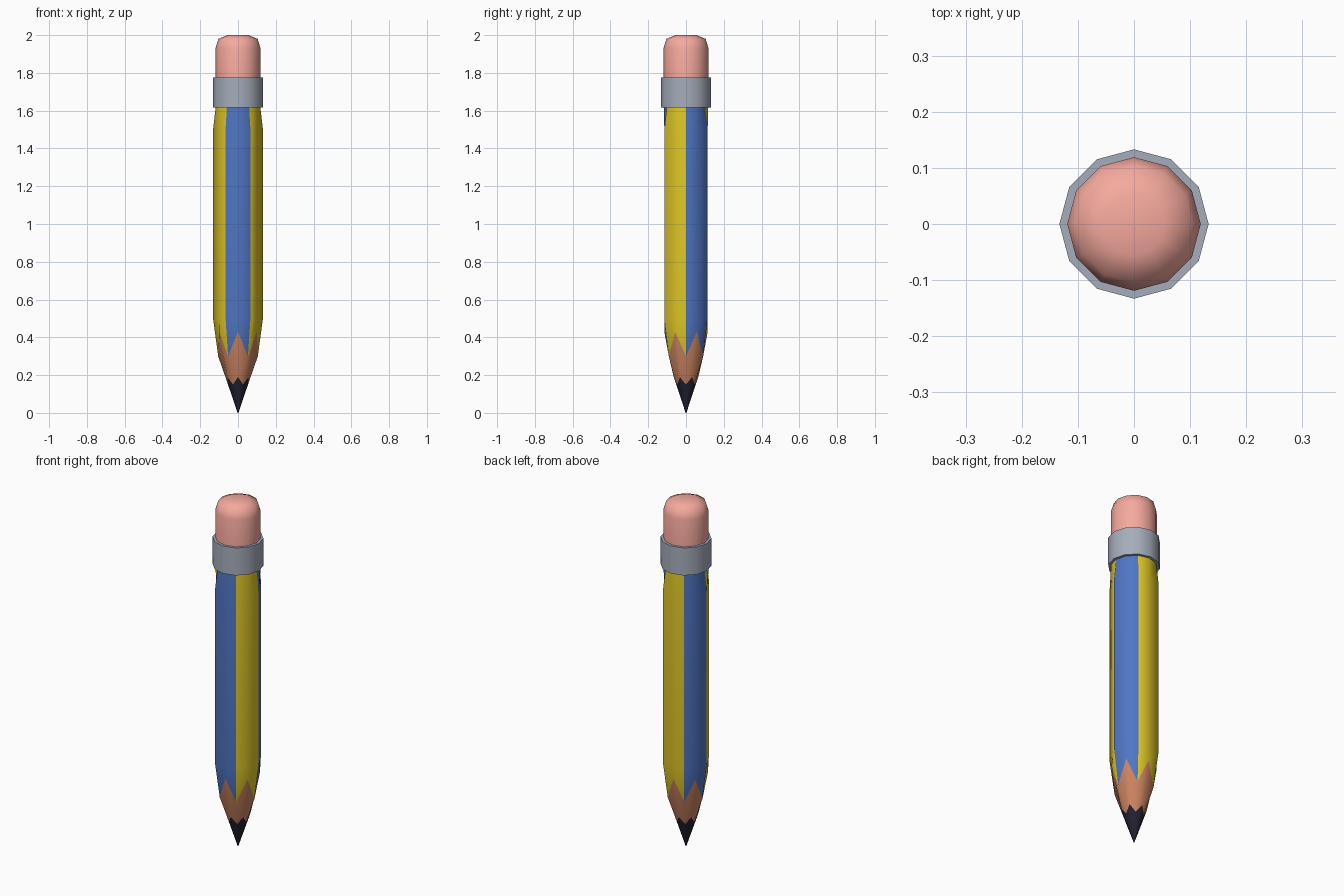
import bpy, bmesh
from math import cos, sin, radians

if "Cube" in bpy.data.objects:
    bpy.data.objects.remove(bpy.data.objects["Cube"])

SIDES = 12


def material(name, rgb):
    m = bpy.data.materials.new(name)
    m.diffuse_color = (*rgb, 1)
    m.use_nodes = True
    m.node_tree.nodes["Principled BSDF"].inputs["Base Color"].default_value = m.diffuse_color
    return m


BLUE = material("blue_paint", (0.08, 0.18, 0.55))
YELLOW = material("yellow_paint", (0.75, 0.58, 0.02))
WOOD = material("wood", (0.60, 0.23, 0.12))
LEAD = material("lead", (0.016, 0.015, 0.03))
PINK = material("eraser_pink", (0.92, 0.40, 0.34))
METAL = material("ferrule_grey", (0.38, 0.42, 0.50))


def lathe(name, even, odd, mats, pick=lambda row, side: 0):
    """Twelve-sided loft; even columns follow one (r, z) profile, odd columns another."""
    bm = bmesh.new()
    rings = []
    for pair in zip(even, odd):
        ring = []
        for k in range(SIDES):
            r, z = pair[k % 2]
            a = radians(30 * k)
            ring.append(bm.verts.new((r * cos(a), r * sin(a), z)))
        rings.append(ring)
    for i in range(len(rings) - 1):
        for k in range(SIDES):
            n = (k + 1) % SIDES
            f = bm.faces.new((rings[i][k], rings[i][n], rings[i + 1][n], rings[i + 1][k]))
            f.material_index = pick(i, k)
    for ring in (rings[0], rings[-1]):
        f = bm.faces.new(ring)
        f.material_index = pick(0 if ring is rings[0] else len(rings) - 2, 0)
    bmesh.ops.remove_doubles(bm, verts=bm.verts, dist=0.0002)
    bmesh.ops.recalc_face_normals(bm, faces=bm.faces)
    me = bpy.data.meshes.new(name)
    bm.to_mesh(me)
    bm.free()
    ob = bpy.data.objects.new(name, me)
    bpy.context.collection.objects.link(ob)
    for m in mats:
        me.materials.append(m)
    bpy.ops.object.select_all(action='DESELECT')
    ob.select_set(True)
    bpy.context.view_layer.objects.active = ob
    bpy.ops.object.shade_smooth_by_angle(angle=radians(65))
    return ob


# Hexagonal shaft: corner and face-centre profiles give the zigzag sharpened edges
corner = [(0.002, 0), (0.053, 0.15), (0.105, 0.30), (0.132, 0.50), (0.132, 1.50), (0.118, 1.62)]
middle = [(0.002, 0), (0.065, 0.19), (0.115, 0.43), (0.1145, 0.50), (0.1145, 1.50), (0.118, 1.62)]
lathe("pencil_shaft", corner, middle, [LEAD, WOOD, BLUE, YELLOW],
      lambda row, side: row if row < 2 else 2 + (side // 2) % 2)

# Metal band
band = [(0.133, 1.617), (0.133, 1.775)]
lathe("ferrule", band, band, [METAL])

# Rounded eraser
rubber = [(0.119, 1.74), (0.119, 1.93), (0.104, 1.98), (0.055, 2.0)]
lathe("eraser", rubber, rubber, [PINK])
